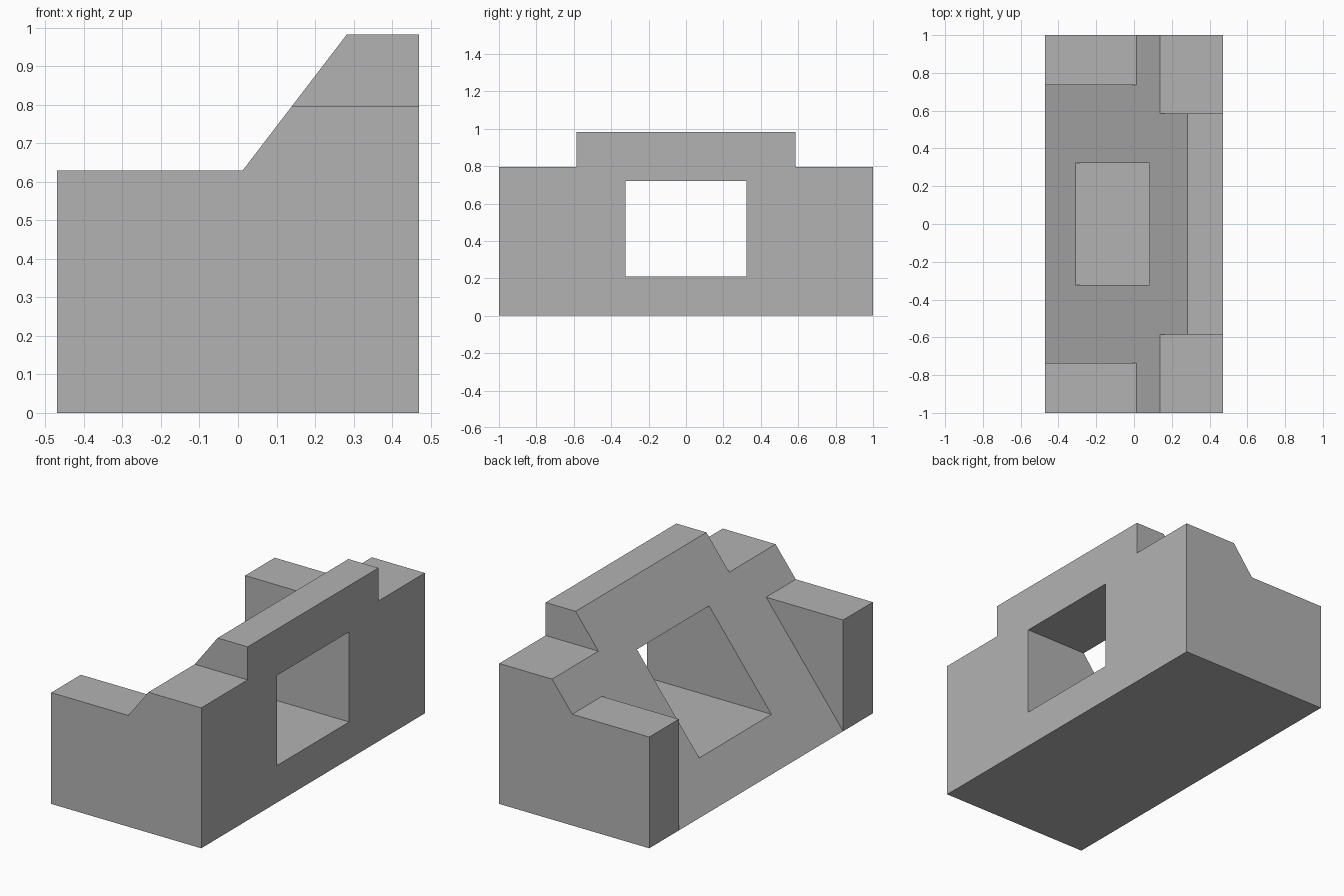
import bpy
import bmesh

cube = bpy.data.objects.get("Cube")
if cube:
    bpy.data.objects.remove(cube, do_unlink=True)

HALF_X, HALF_Y, TOP = 0.47, 1.0, 0.982
RIDGE_X = 0.282         # upper edge of the slope
SHOULDER_TOP = 0.63

grey = bpy.data.materials.new("plain grey")
grey.use_nodes = True
colour = (0.45, 0.45, 0.45, 1)
grey.diffuse_color = colour
grey.node_tree.nodes["Principled BSDF"].inputs["Base Color"].default_value = colour


def prism(name, profile, y0, y1):
    """Extrude an x-z profile along y."""
    bm = bmesh.new()
    face = bm.faces.new([bm.verts.new((x, y0, z)) for x, z in profile])
    new = bmesh.ops.extrude_face_region(bm, geom=[face])["geom"]
    verts = [v for v in new if isinstance(v, bmesh.types.BMVert)]
    bmesh.ops.translate(bm, verts=verts, vec=(0, y1 - y0, 0))
    bmesh.ops.recalc_face_normals(bm, faces=bm.faces)
    mesh = bpy.data.meshes.new(name)
    bm.to_mesh(mesh)
    bm.free()
    mesh.materials.append(grey)
    obj = bpy.data.objects.new(name, mesh)
    bpy.context.collection.objects.link(obj)
    return obj


def box(name, x0, x1, y0, y1, z0, z1):
    return prism(name, [(x0, z0), (x1, z0), (x1, z1), (x0, z1)], y0, y1)


def combine(target, tool, operation):
    """Apply a boolean and discard the tool."""
    mod = target.modifiers.new(operation, "BOOLEAN")
    mod.operation, mod.object, mod.solver = operation, tool, "EXACT"
    bpy.context.view_layer.objects.active = target
    bpy.ops.object.modifier_apply(modifier=mod.name)
    bpy.data.objects.remove(tool, do_unlink=True)


# Sloped main body
body = prism("sloped_block", [(-HALF_X, 0), (HALF_X, 0), (HALF_X, TOP), (RIDGE_X, TOP)],
             -HALF_Y, HALF_Y)

# Lowered corners at both ends of the ridge, and end shoulders
for side in (-1, 1):
    notch = sorted((side * 0.585, side * 1.2))
    combine(body, box("corner_notch", -0.6, 0.6, *notch, 0.795, 1.2), "DIFFERENCE")
    ends = sorted((side * 0.735, side * HALF_Y))
    combine(body, box("end_shoulder", -HALF_X, 0.2, *ends, 0, SHOULDER_TOP), "UNION")

# Rectangular opening straight through the slope
combine(body, box("window_cutter", -0.8, 0.8, -0.323, 0.323, 0.21, 0.72), "DIFFERENCE")
